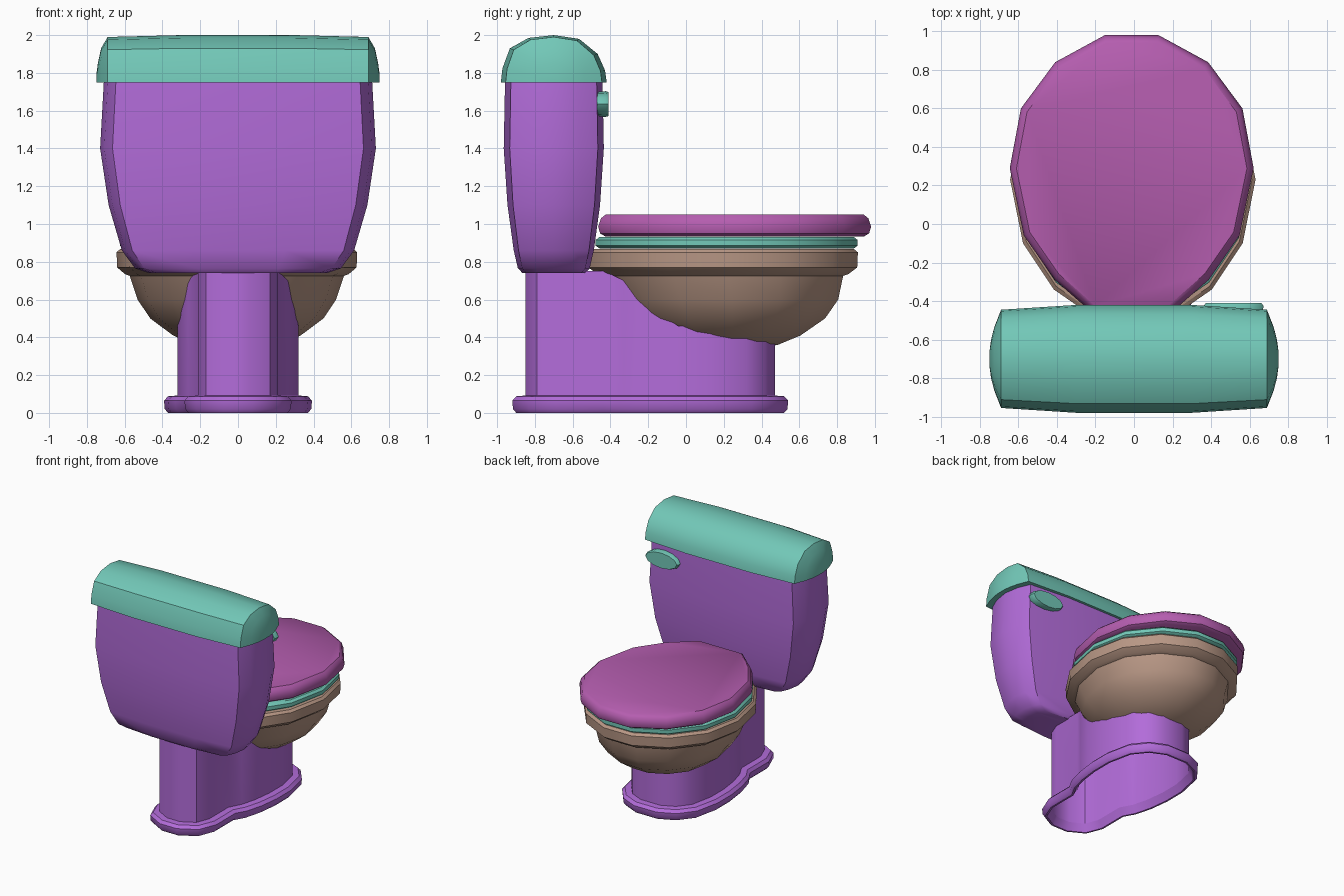
import bpy, math
from mathutils import Vector

if "Cube" in bpy.data.objects:
    bpy.data.objects.remove(bpy.data.objects["Cube"])

PURPLE = (0.45, 0.15, 0.70, 1)
TEAL = (0.17, 0.58, 0.48, 1)
MAGENTA = (0.46, 0.11, 0.43, 1)
TAN = (0.48, 0.31, 0.235, 1)
mats = {}


def material(name, color):
    if name not in mats:
        m = bpy.data.materials.new(name)
        m.diffuse_color = color
        m.use_nodes = True
        m.node_tree.nodes["Principled BSDF"].inputs["Base Color"].default_value = m.diffuse_color
        mats[name] = m
    return mats[name]


def loft(name, rings, mat, cap_start=True, cap_end=True, angle=40):
    """Skin a list of equal-length closed rings of 3D points."""
    n = len(rings[0])
    verts = [p for r in rings for p in r]
    faces = []
    for i in range(len(rings) - 1):
        for j in range(n):
            k = (j + 1) % n
            faces.append((i * n + j, i * n + k, (i + 1) * n + k, (i + 1) * n + j))
    if cap_start:
        faces.append(tuple(reversed(range(n))))
    if cap_end:
        faces.append(tuple(range((len(rings) - 1) * n, len(rings) * n)))
    me = bpy.data.meshes.new(name)
    me.from_pydata(verts, [], faces)
    import bmesh
    bm = bmesh.new()
    bm.from_mesh(me)
    bmesh.ops.recalc_face_normals(bm, faces=bm.faces)
    bm.to_mesh(me)
    bm.free()
    me.materials.append(mat)
    me.shade_smooth()
    me.set_sharp_from_angle(angle=math.radians(angle))
    ob = bpy.data.objects.new(name, me)
    bpy.context.collection.objects.link(ob)
    return ob


def mirrored(half):
    return half + [(-x, y) for x, y in reversed(half)]


def ring(outline, z, sx=1, sy=1, cx=0, cy=0):
    return [(cx + x * sx, cy + y * sy, z) for x, y in outline]


def offset(outline, d):
    """Push a clockwise outline outwards by d."""
    out, n = [], len(outline)
    for i, (x, y) in enumerate(outline):
        a, b = Vector(outline[i - 1]), Vector(outline[(i + 1) % n])
        t = (b - a).normalized()
        out.append((x - t.y * d, y + t.x * d))
    return out


purple, teal = material("purple", PURPLE), material("teal", TEAL)
magenta, tan = material("magenta", MAGENTA), material("tan", TAN)

# Tank: rounded box footprint, narrowing to the bottom
foot = mirrored([(0.4, 1), (0.91, 0.88), (0.97, 0.5), (1, 0), (0.97, -0.5), (0.91, -0.88), (0.4, -1)])
tank = [(0.74, 0.47, 0.165), (0.765, 0.545, 0.19), (0.86, 0.615, 0.212), (1.1, 0.685, 0.245),
        (1.4, 0.73, 0.265), (1.76, 0.71, 0.258)]
loft("tank", [ring(foot, z, w, d, 0, -0.7) for z, w, d in tank], purple)

# Tank lid: domed section swept along x, tapering at both ends
dome = [(-1, 0), (-0.97, 0.3), (-0.83, 0.72), (-0.48, 0.94), (0, 1), (0.48, 0.92), (0.83, 0.6),
        (0.97, 0.25), (1, 0)]
ends = [(0.75, 0.04, 0.04), (0.742, 0.10, 0.10), (0.725, 0.165, 0.18), (0.69, 0.255, 0.24), (0.3, 0.28, 0.25)]
stations = [(-x, w, h) for x, w, h in ends] + list(reversed(ends))
loft("tank_lid", [[(x, -0.70 + u * w, 1.75 + v * h) for u, v in dome] for x, w, h in stations], teal)

# Flush handle: flat leaf-shaped paddle on the tank's +y face
leaf = [(math.cos(math.tau * i / 12), math.sin(math.tau * i / 12)) for i in range(12)]
loft("flush_handle", [[(0.517 + u * 0.155 * s, y, 1.635 + v * 0.068 * s) for u, v in leaf]
                      for y, s in ((-0.47, 0.97), (-0.425, 1), (-0.41, 0.93))], teal)

# Seat cover
egg = mirrored([(0.14, 0.72), (0.397, 0.58), (0.575, 0.34), (0.633, 0.03), (0.56, -0.32),
                (0.40, -0.55), (0.20, -0.725)])
cover = [(0.935, 0.95), (0.95, 0.985), (0.985, 1), (1.03, 0.98), (1.05, 0.945)]
loft("seat_cover", [ring(egg, z, s, s, -0.012, 0.26) for z, s in cover], magenta)

# Seat ring
oval = mirrored([(0.13, 0.71), (0.385, 0.58), (0.575, 0.34), (0.637, 0.03), (0.57, -0.30),
                 (0.41, -0.54), (0.15, -0.72)])
seat = [(0.87, 0.65), (0.87, 0.94), (0.885, 0.97), (0.915, 0.97), (0.932, 0.94), (0.932, 0.65), (0.87, 0.65)]
loft("seat", [ring(oval, z, s, s, -0.008, 0.22) for z, s in seat], teal, False, False)

# Bowl: outside, rim, then the hollow inside
bowl = [(0.335, 0.15, 0.23), (0.36, 0.36, 0.23), (0.41, 0.53, 0.23), (0.5, 0.72, 0.225), (0.6, 0.825, 0.22),
        (0.725, 0.89, 0.2), (0.735, 0.93, 0.2), (0.77, 0.995, 0.2), (0.85, 1, 0.2), (0.868, 0.97, 0.2),
        (0.868, 0.74, 0.2), (0.6, 0.66, 0.2), (0.45, 0.35, 0.22)]
loft("bowl", [ring(oval, z, s, s, -0.006, c) for z, s, c in bowl], tan)

# Pedestal: keyhole plan, open at both ends, top edge tucked inside the bowl
plan_half = [(0.09, 0.47), (0.2, 0.42), (0.28, 0.32), (0.32, 0.13), (0.32, -0.04), (0.3, -0.2), (0.265, -0.33),
             (0.212, -0.43), (0.212, -0.68), (0.17, -0.79), (0.06, -0.85)]
plan = mirrored(plan_half)


def top_z(y):
    return 0.75 if y < -0.4 else 0.70 if y < -0.3 else 0.56 if y < -0.1 else 0.46


loft("pedestal", [ring(plan, 0.06), [(x, y, top_z(y)) for x, y in plan]], purple, False, False)

# Foot moulding around the pedestal
foot_profile = [(0.07, 0), (0, 0.035), (0, 0.05), (0.02, 0.068), (0.065, 0.072), (0.088, 0.05), (0.092, 0)]
loft("foot_moulding", [ring(offset(plan, d), z) for z, d in foot_profile], purple, False, False)
